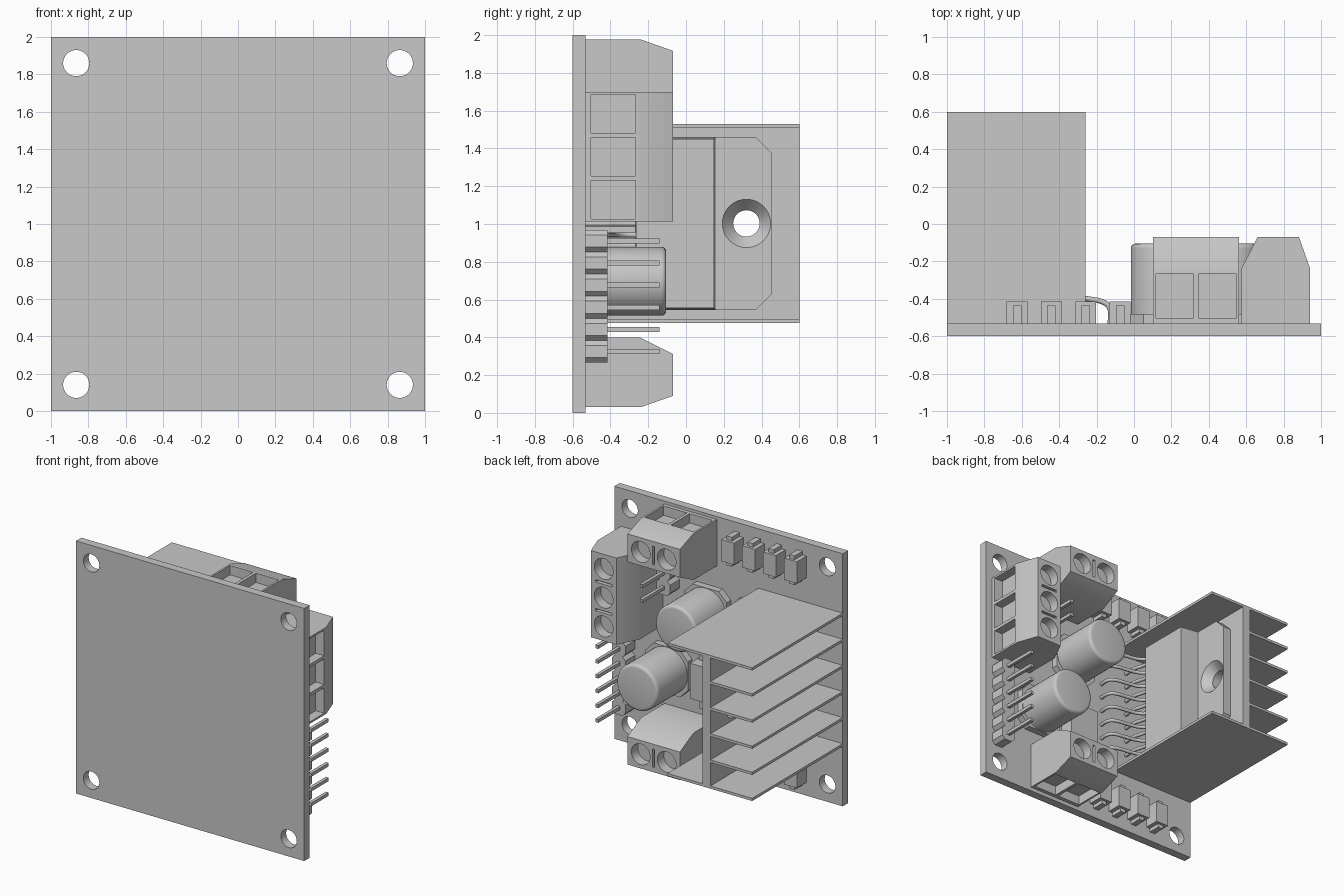
import bpy, bmesh, math
from mathutils import Matrix, Vector

if "Cube" in bpy.data.objects:
    bpy.data.objects.remove(bpy.data.objects["Cube"], do_unlink=True)

grey = bpy.data.materials.new("plain grey")
grey.use_nodes = True
grey.diffuse_color = (0.58, 0.58, 0.58, 1)
grey.node_tree.nodes["Principled BSDF"].inputs["Base Color"].default_value = (0.58, 0.58, 0.58, 1)

X, Y, Z = Vector((1, 0, 0)), Vector((0, 1, 0)), Vector((0, 0, 1))
BOARD = -0.533  # component side of the board


def frame(a, b, c, origin=(0, 0, 0)):
    """Matrix that maps local axes onto the world directions a, b, c."""
    m = Matrix((a, b, c)).transposed().to_4x4()
    m.translation = origin
    return m


def finish(name, bm, smooth=False):
    bmesh.ops.recalc_face_normals(bm, faces=bm.faces)
    me = bpy.data.meshes.new(name)
    bm.to_mesh(me)
    bm.free()
    me.materials.append(grey)
    if smooth:
        me.shade_smooth()
        me.set_sharp_from_angle(angle=math.radians(35))
    ob = bpy.data.objects.new(name, me)
    bpy.context.collection.objects.link(ob)
    return ob


def add_box(bm, lo, hi, m=Matrix()):
    lo, hi = Vector(lo), Vector(hi)
    size = Matrix.Diagonal((hi - lo).to_4d())
    size[3][3] = 1
    bmesh.ops.create_cube(bm, size=1, matrix=m @ Matrix.Translation((lo + hi) / 2) @ size)


def add_prism(bm, pts, lo, hi, m=Matrix()):
    """Extrude a 2D outline along the local third axis."""
    rings = [[bm.verts.new(m @ Vector((p[0], p[1], h))) for p in pts] for h in (lo, hi)]
    bm.faces.new(rings[0])
    bm.faces.new(rings[1])
    for i in range(len(pts)):
        j = (i + 1) % len(pts)
        bm.faces.new((rings[0][i], rings[0][j], rings[1][j], rings[1][i]))


def add_round(bm, profile, m, n=40):
    """Stack of rings (radius, height) around the local third axis, capped."""
    rings = [[bm.verts.new(m @ Vector((r * math.cos(t), r * math.sin(t), h)))
              for t in (2 * math.pi * i / n for i in range(n))] for r, h in profile]
    bm.faces.new(rings[0])
    bm.faces.new(rings[-1])
    for a, b in zip(rings, rings[1:]):
        for i in range(n):
            j = (i + 1) % n
            bm.faces.new((a[i], a[j], b[j], b[i]))


def cut(ob, bm):
    cutter = finish("cutter", bm)
    mod = ob.modifiers.new("cut", 'BOOLEAN')
    mod.operation, mod.solver, mod.object = 'DIFFERENCE', 'EXACT', cutter
    deps = bpy.context.evaluated_depsgraph_get()
    me = bpy.data.meshes.new_from_object(ob.evaluated_get(deps))
    ob.modifiers.clear()
    ob.data = me
    bpy.data.objects.remove(cutter, do_unlink=True)
    me.shade_smooth()
    me.set_sharp_from_angle(angle=math.radians(30))


def octagon(w, h, c):
    return [(-w, c - h), (c - w, -h), (w - c, -h), (w, c - h),
            (w, h - c), (w - c, h), (c - w, h), (-w, h - c)]


# Circuit board with corner mounting holes
bm = bmesh.new()
add_box(bm, (-1, -0.6, 0), (1, BOARD, 2))
board = finish("circuit_board", bm)
bm = bmesh.new()
for x in (-0.865, 0.865):
    for z in (0.14, 1.86):
        add_round(bm, [(0.07, -0.7), (0.07, -0.4)], frame(Z, X, Y, (x, 0, z)))
cut(board, bm)

# Heat sink: upright base, outer fins wrap forward past it
HOLE = (0, 0.32, 1.003)
bm = bmesh.new()
add_box(bm, (-0.634, BOARD, 0.485), (-0.565, 0.6, 1.52))
base = finish("heat_sink_base", bm)
bm = bmesh.new()
add_round(bm, [(0.07, -1.1), (0.07, -0.3)], frame(Y, Z, X, HOLE))
cut(base, bm)
for i in range(6):
    z = 0.475 + i * 0.2068
    bm = bmesh.new()
    add_box(bm, (-1, BOARD, z), (-0.26 if i in (0, 5) else -0.634, 0.6, z + 0.021))
    finish("heat_sink_fin", bm)

# Driver chip: mounting tab with countersunk hole, thick tapered body
bm = bmesh.new()
add_prism(bm, [(-0.27, 0.545), (0.37, 0.545), (0.455, 0.63), (0.455, 1.375),
               (0.37, 1.46), (-0.27, 1.46)], -0.565, -0.495, frame(Y, Z, X))
tab = finish("chip_tab", bm)
bm = bmesh.new()
add_round(bm, [(0.07, -0.6), (0.07, -0.56), (0.128, -0.495), (0.128, -0.4)], frame(Y, Z, X, HOLE))
cut(tab, bm)
bm = bmesh.new()
add_box(bm, (-0.495, -0.27, 0.545), (-0.335, 0.157, 1.46))
for v in bm.verts:
    if v.co.x > -0.4:
        v.co.z += 0.01 if v.co.z < 1 else -0.01
        v.co.y += 0.005 if v.co.y < 0 else -0.01
finish("chip_body", bm)

# Chip leads: alternating long bent and short ones
for i in range(15):
    z = 0.59 + i * 0.0587
    cu = bpy.data.curves.new("chip_lead", 'CURVE')
    cu.dimensions = '3D'
    cu.bevel_depth, cu.bevel_resolution, cu.resolution_u = 0.014, 2, 5
    cu.use_fill_caps = True
    if i % 2 == 0:
        path = [(-0.42, -0.25), (-0.41, -0.33), (-0.36, -0.375), (-0.26, -0.398),
                (-0.16, -0.42), (-0.132, -0.445), (-0.127, -0.54)]
    else:
        path = [(-0.40, -0.25), (-0.385, -0.35), (-0.366, -0.42), (-0.366, -0.54)]
    sp = cu.splines.new('BEZIER')
    sp.bezier_points.add(len(path) - 1)
    for p, (x, y) in zip(sp.bezier_points, path):
        p.co = (x, y, z)
        p.handle_left_type = p.handle_right_type = 'AUTO'
    cu.materials.append(grey)
    bpy.context.collection.objects.link(bpy.data.objects.new("chip_lead", cu))


# Screw terminals: local axes are outward, up from board, along the row
def terminal(name, poles, out, along, origin):
    m = frame(out, Y, along, origin)
    pitch = 0.2275
    half = poles * pitch / 2 + 0.002
    bm = bmesh.new()
    add_prism(bm, [(-0.184, BOARD), (0.184, BOARD), (0.184, -0.24), (0.124, -0.07),
                   (-0.098, -0.07), (-0.184, -0.24)], -half, half, m)
    ob = finish(name, bm)
    bm = bmesh.new()
    for i in range(poles):
        c = (i + 0.5 - poles / 2) * pitch
        add_box(bm, (0.11, -0.502, c - 0.101), (0.25, -0.267, c + 0.101), m)
        add_round(bm, [(0.082, -0.15), (0.082, 0)], m @ frame(Z, X, Y, (0.012, 0, c)), 32)
        if i:
            e = c - pitch / 2
            add_box(bm, (-0.06, -0.1, e - 0.009), (0.085, 0, e + 0.009), m)
    cut(ob, bm)


terminal("side_terminal", 3, X, Z, (0.758, 0, 1.356))
terminal("top_terminal", 2, Z, X, (0.332, 0, 1.793))
terminal("bottom_terminal", 2, -Z, X, (0.332, 0, 0.214))

# Capacitors on chamfered feet
for x, z in ((0.165, 1.255), (0.505, 0.697)):
    bm = bmesh.new()
    add_prism(bm, octagon(0.185, 0.185, 0.07), BOARD, -0.48, frame(X, Z, Y, (x, 0, z)))
    finish("capacitor_foot", bm)
    bm = bmesh.new()
    edge = [(0.157 + 0.025 * math.cos(t), -0.13 + 0.025 * math.sin(t))
            for t in (math.pi / 8 * k for k in range(5))]
    add_round(bm, [(0.182, -0.48)] + edge, frame(Z, X, Y, (x, 0, z)), 48)
    finish("capacitor_can", bm, True)


# Pin headers: chamfered segments with square pins
def header(name, x, first, count):
    for i in range(count):
        z = first + i * 0.117
        bm = bmesh.new()
        add_prism(bm, octagon(0.059, 0.0585, 0.026), BOARD, -0.415, frame(X, Z, Y, (x, 0, z)))
        finish(name + "_segment", bm)
        bm = bmesh.new()
        add_box(bm, (x - 0.013, -0.45, z - 0.013), (x + 0.013, -0.14, z + 0.013))
        finish(name + "_pin", bm)


header("control_header", 0.88, 0.325, 6)
header("jumper_header", 0.49, 1.38, 2)

# Voltage regulator with tab and legs
bm = bmesh.new()
add_box(bm, (0.0, BOARD, 0.56), (0.26, -0.42, 0.84))
add_box(bm, (0.02, BOARD, 0.84), (0.24, -0.505, 0.92))
for x in (0.04, 0.2):
    add_box(bm, (x, BOARD, 0.46), (x + 0.03, -0.5, 0.56))
finish("voltage_regulator", bm)

# Rows of small diodes with end contacts
for i in range(4):
    x = -0.625 + i * 0.1835
    for z in (0.19, 1.81):
        bm = bmesh.new()
        add_box(bm, (x - 0.056, BOARD, z - 0.086), (x + 0.056, -0.415, z + 0.086))
        finish("diode_body", bm)
        bm = bmesh.new()
        for lo, hi in ((-0.116, -0.086), (0.086, 0.116)):
            add_box(bm, (x - 0.023, BOARD, z + lo), (x + 0.023, -0.435, z + hi))
        finish("diode_contacts", bm)
